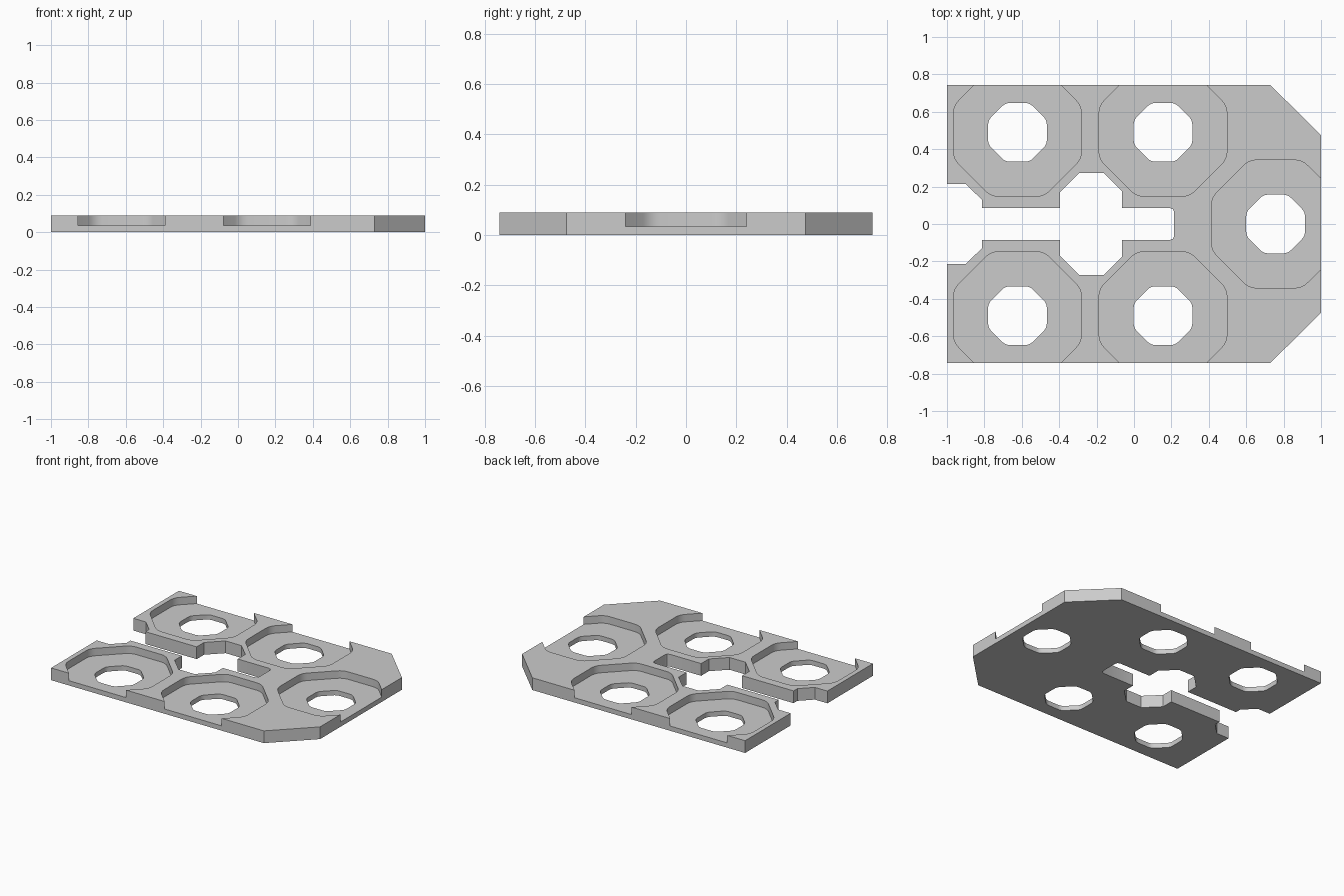
import bpy
import bmesh
from math import pi, sin, cos, tan

cube = bpy.data.objects.get("Cube")
if cube:
    bpy.data.objects.remove(cube, do_unlink=True)

HEIGHT, FLOOR = 0.09, 0.035
WELLS = [(x, y) for x in (-0.623, 0.155) for y in (0.49, -0.49)] + [(0.757, 0)]

grey = bpy.data.materials.new("plain grey")
grey.use_nodes = True
colour = (0.6, 0.6, 0.6, 1)
grey.diffuse_color = colour
grey.node_tree.nodes["Principled BSDF"].inputs["Base Color"].default_value = colour


def prism(name, points, z0, z1):
    """Extrude a closed outline from z0 to z1."""
    bm = bmesh.new()
    face = bm.faces.new([bm.verts.new((x, y, z0)) for x, y in points])
    moved = bmesh.ops.extrude_face_region(bm, geom=[face])["geom"]
    verts = [v for v in moved if isinstance(v, bmesh.types.BMVert)]
    bmesh.ops.translate(bm, verts=verts, vec=(0, 0, z1 - z0))
    bmesh.ops.recalc_face_normals(bm, faces=bm.faces)
    mesh = bpy.data.meshes.new(name)
    bm.to_mesh(mesh)
    bm.free()
    mesh.materials.append(grey)
    obj = bpy.data.objects.new(name, mesh)
    bpy.context.collection.objects.link(obj)
    return obj


def rounded_octagon(cx, cy, apothem, radius, steps=4):
    """Regular octagon with flat sides on the axes and filleted corners."""
    points = []
    reach = (apothem - radius) / cos(pi / 8)
    for k in range(8):
        corner = (k + 0.5) * pi / 4
        for i in range(steps + 1):
            a = corner + (i / steps - 0.5) * pi / 4
            points.append((cx + reach * cos(corner) + radius * cos(a),
                           cy + reach * sin(corner) + radius * sin(a)))
    return points


# Half of the plate outline, from the slot's closed end round to the far side
half = [(0.215, 0.065), (0.208, 0.079), (0.19, 0.086), (-0.063, 0.086),
        (-0.063, 0.175), (-0.163, 0.273), (-0.292, 0.273), (-0.396, 0.17),
        (-0.396, 0.086), (-0.814, 0.086), (-0.814, 0.13), (-0.898, 0.213),
        (-1, 0.213), (-1, 0.742), (0.73, 0.742), (1, 0.475)]
outline = half + [(x, -y) for x, y in reversed(half)]
plate = prism("plate", outline, 0, HEIGHT)

# Shallow wells with a hole through each floor
cutters = []
for x, y in WELLS:
    cutters.append(prism("well_cutter", rounded_octagon(x, y, 0.342, 0.1), FLOOR, 0.2))
    cutters.append(prism("hole_cutter", rounded_octagon(x, y, 0.157, 0.06), -0.1, 0.15))
for cutter in cutters:
    cutter.hide_render = True
    cut = plate.modifiers.new(cutter.name, "BOOLEAN")
    cut.operation = "DIFFERENCE"
    cut.solver = "EXACT"
    cut.object = cutter

# Bake the cuts and drop the cutters
bpy.context.view_layer.update()
graph = bpy.context.evaluated_depsgraph_get()
baked = bpy.data.meshes.new_from_object(plate.evaluated_get(graph))
plate.modifiers.clear()
plate.data = baked
for cutter in cutters:
    bpy.data.objects.remove(cutter, do_unlink=True)

bpy.ops.object.select_all(action="DESELECT")
plate.select_set(True)
bpy.context.view_layer.objects.active = plate
bpy.ops.object.shade_smooth_by_angle(angle=pi / 6)
